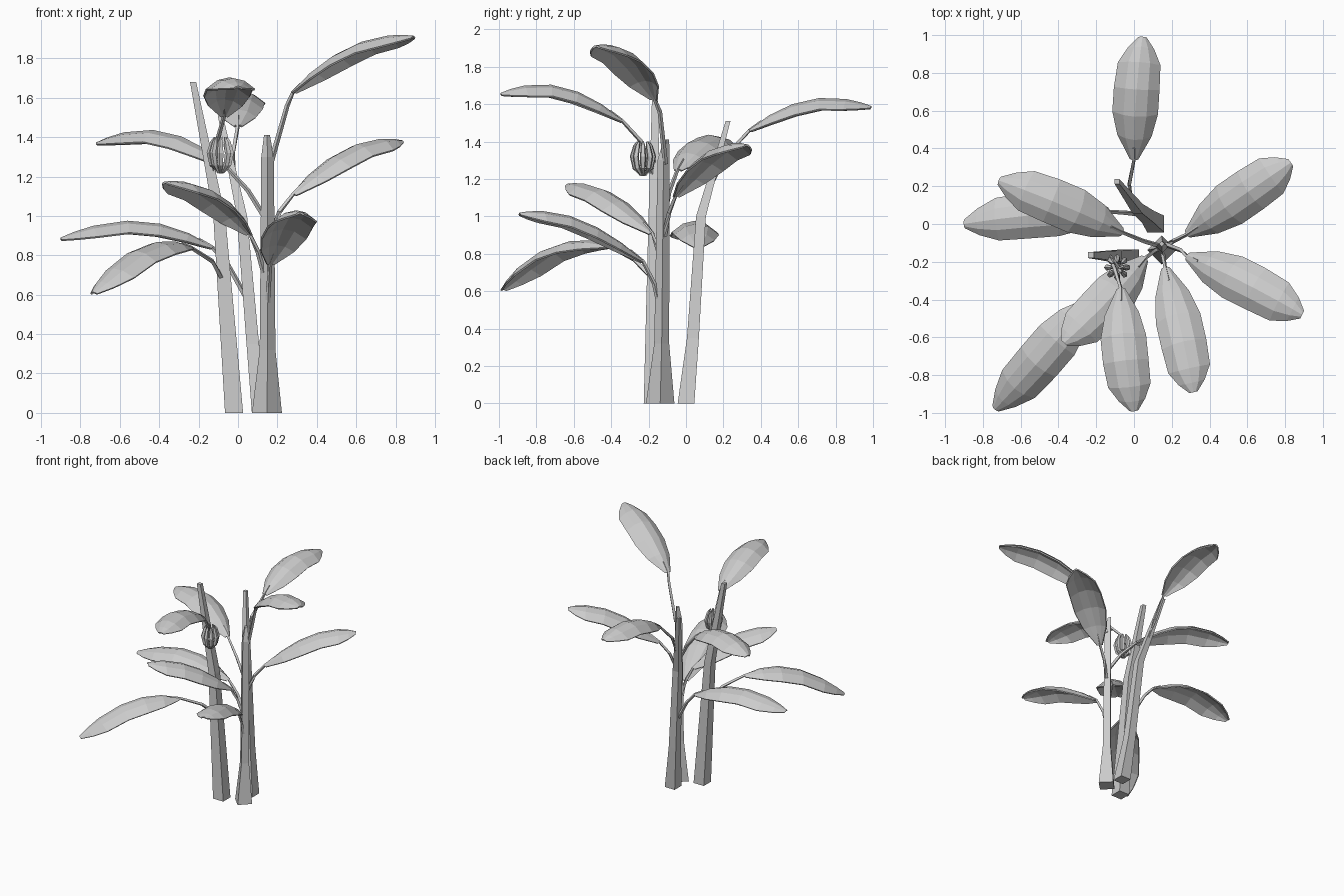
import bpy, bmesh, math
from mathutils import Vector as V

if "Cube" in bpy.data.objects:
    bpy.data.objects.remove(bpy.data.objects["Cube"])

UP = V((0, 0, 1))

def finish(bm, name):
    bmesh.ops.recalc_face_normals(bm, faces=bm.faces[:])
    me = bpy.data.meshes.new(name)
    bm.to_mesh(me)
    bm.free()
    ob = bpy.data.objects.new(name, me)
    bpy.context.collection.objects.link(ob)
    return ob

def tube(bm, pts, radii, sides, flat=False, turn=0.0):
    """Loft rings along a path; flat keeps the rings level."""
    pts = [V(p) for p in pts]
    rings = []
    for i, (p, r) in enumerate(zip(pts, radii)):
        t = UP if flat else (pts[min(i + 1, len(pts) - 1)] - pts[max(i - 1, 0)]).normalized()
        u = V((1, 0, 0)) if flat else t.cross(V((0.31, 0.2, 0.93)) if abs(t.z) < .9 else V((0, 1, 0))).normalized()
        v = t.cross(u)
        ring = []
        for k in range(sides):
            a = turn + 2 * math.pi * k / sides
            ring.append(bm.verts.new(p + (u * math.cos(a) + v * math.sin(a)) * r))
        rings.append(ring)
    for a, b in zip(rings, rings[1:]):
        for k in range(sides):
            j = (k + 1) % sides
            bm.faces.new((a[k], a[j], b[j], b[k]))
    bm.faces.new(rings[0][::-1])
    bm.faces.new(rings[-1])

def through(a, m, b, t):
    """Quadratic curve passing through m at its middle."""
    c = m * 2 - (a + b) / 2
    return a * (1 - t) ** 2 + c * 2 * t * (1 - t) + b * t * t

# trunks: path, radii, ring rotation
Q = math.pi / 4
trunks = {
    "left_trunk": ([(-.02, -.18, 0), (-.095, -.17, 1), (-.228, -.165, 1.68)], [.065, .043, .022], Q),
    "back_trunk": ([(.115, 0, 0), (.075, .037, .35), (.02, .08, 1), (-.09, .225, 1.51)], [.063, .045, .037, .018], Q),
    "right_trunk": ([(.147, -.138, 0), (.15, -.13, .32), (.15, -.12, 1.3), (.147, -.105, 1.41)], [.076, .04, .032, .015], 0),
}
for name, (pts, radii, turn) in trunks.items():
    bm = bmesh.new()
    tube(bm, pts, radii, 4, True, turn)
    finish(bm, name)

# leaves: stalk root, stalk bend, blade base, blade middle, blade tip
leaves = [
    [(0, .09, 1.05), (-.025, .21, 1.32), (0, .34, 1.46), (.01, .66, 1.62), (.045, .99, 1.585)],
    [(.16, -.12, .88), (.21, -.09, 1.02), (.28, -.055, 1.11), (.56, .14, 1.34), (.83, .325, 1.38)],
    [(.17, -.11, 1.28), (.25, -.14, 1.56), (.28, -.17, 1.63), (.58, -.31, 1.86), (.89, -.48, 1.91)],
    [(.145, -.12, .42), (.155, -.17, .64), (.165, -.23, .76), (.25, -.57, .98), (.315, -.89, 1.015)],
    [(-.13, -.17, 1.2), (-.1, -.24, 1.4), (-.07, -.34, 1.51), (-.05, -.67, 1.69), (0, -.99, 1.655)],
    [(.14, -.125, .68), (.1, -.15, .82), (.06, -.18, .91), (-.14, -.41, 1.12), (-.37, -.63, 1.17)],
    [(-.07, -.17, .66), (-.13, -.28, .77), (-.24, -.41, .84), (-.48, -.7, .84), (-.735, -.98, .61)],
    [(.045, .05, .58), (-.05, .06, .75), (-.13, .065, .84), (-.5, .05, .97), (-.9, 0, .885)],
    [(.15, -.12, .97), (.05, -.09, 1.13), (-.06, -.045, 1.25), (-.38, .1, 1.425), (-.715, .23, 1.37)],
]
STEPS = [(0, .02), (.17, .088), (.36, .118), (.58, .118), (.8, .11), (.92, .068), (1, .02)]
for n, leaf in enumerate(leaves, 1):
    root, bend, base, mid, tip = map(V, leaf)
    bm = bmesh.new()
    tube(bm, [root, bend, base, through(base, mid, tip, .1)], [.014, .012, .01, .008], 4)
    finish(bm, f"leaf_stalk_{n}")

    bm = bmesh.new()
    side = (tip - base).cross(UP).normalized()
    rows = []
    for t, w in STEPS:
        p = through(base, mid, tip, t)
        tan = through(base, mid, tip, t + .01) - through(base, mid, tip, t - .01)
        nor = side.cross(tan).normalized()
        rows.append([bm.verts.new(p + side * w * s - nor * w * d)
                     for s, d in ((-1, .5), (-.5, .12), (0, 0), (.5, .12), (1, .5))])
    for a, b in zip(rows, rows[1:]):
        for k in range(4):
            bm.faces.new((a[k], a[k + 1], b[k + 1], b[k]))
    ob = finish(bm, f"leaf_blade_{n}")
    mod = ob.modifiers.new("thickness", 'SOLIDIFY')
    mod.thickness = .01
    mod.offset = 0

# fruit bunch: curved pods rising around a short stalk
bm = bmesh.new()
c = V((-.088, -.23, 0))
tube(bm, [(-.13, -.17, 1.3), c + UP * 1.27, c + UP * 1.215], [.013, .013, .012], 5)
for k in range(8):
    a = 2 * math.pi * k / 8
    d = V((math.cos(a), math.sin(a), 0))
    tube(bm, [c + d * r + UP * z for r, z in ((.012, 1.22), (.042, 1.26), (.054, 1.32), (.04, 1.375), (.03, 1.4))],
         [.007, .015, .017, .013, .004], 5)
finish(bm, "fruit_bunch")
